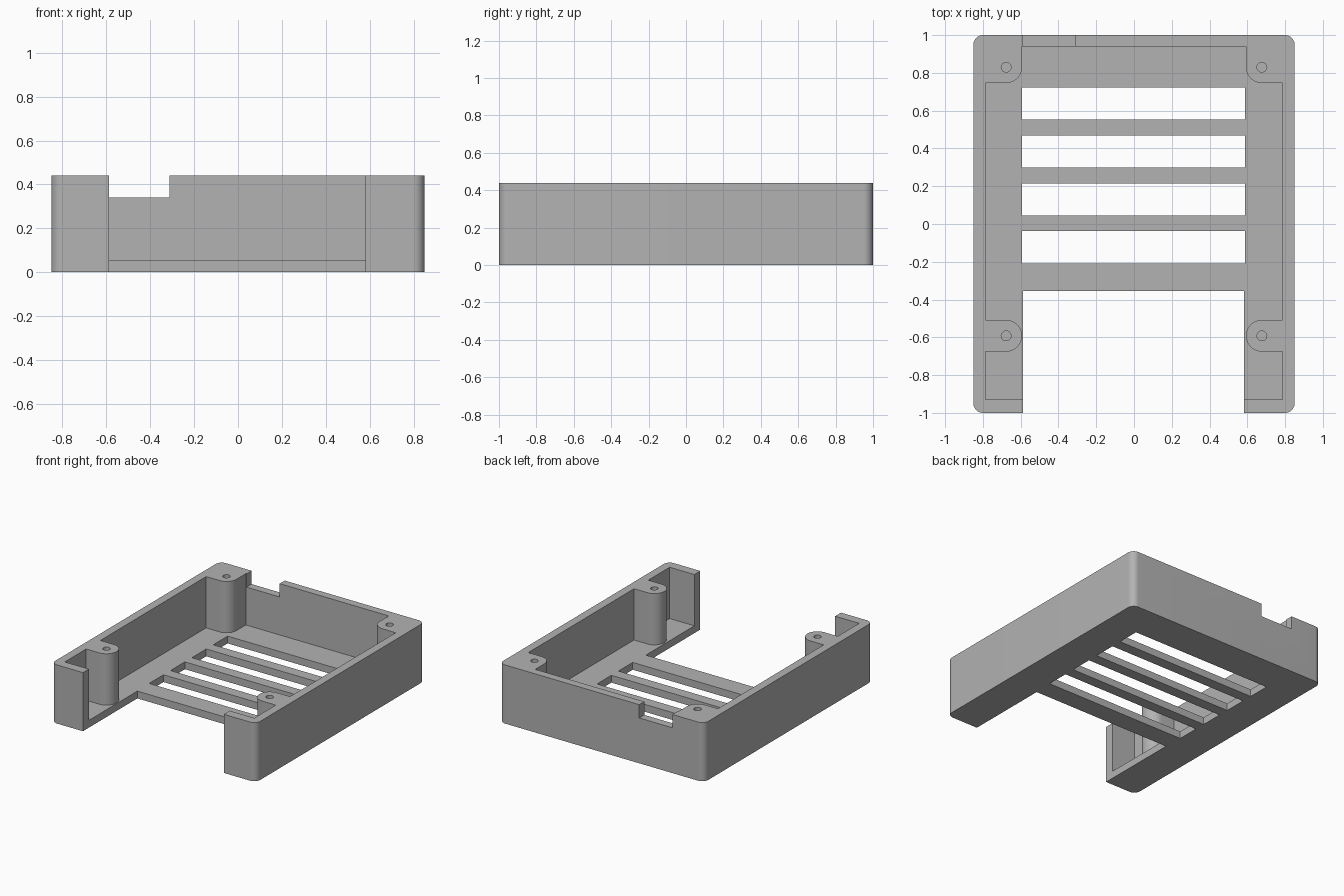
import bpy
import bmesh
from math import cos, sin, pi

cube = bpy.data.objects.get("Cube")
if cube:
    bpy.data.objects.remove(cube, do_unlink=True)

HEIGHT, FLOOR = 0.44, 0.055
TOP = HEIGHT + 0.2      # cutters overshoot the rim

grey = bpy.data.materials.new("matte grey")
grey.use_nodes = True
grey.diffuse_color = (0.45, 0.45, 0.45, 1)
grey.node_tree.nodes["Principled BSDF"].inputs["Base Color"].default_value = grey.diffuse_color


def arc(x, y, r, start, end, steps=12):
    """Points on an arc, angles in quarter turns."""
    angles = [(start + (end - start) * i / steps) * pi / 2 for i in range(steps + 1)]
    return [(x + r * cos(a), y + r * sin(a)) for a in angles]


def prism(name, outline, z0, z1):
    bm = bmesh.new()
    base = bm.faces.new([bm.verts.new((x, y, z0)) for x, y in outline])
    top = bmesh.ops.extrude_face_region(bm, geom=[base])["geom"]
    bmesh.ops.translate(bm, vec=(0, 0, z1 - z0),
                        verts=[v for v in top if isinstance(v, bmesh.types.BMVert)])
    bmesh.ops.recalc_face_normals(bm, faces=bm.faces)
    mesh = bpy.data.meshes.new(name)
    bm.to_mesh(mesh)
    bm.free()
    mesh.materials.append(grey)
    obj = bpy.data.objects.new(name, mesh)
    bpy.context.collection.objects.link(obj)
    return obj


def box(name, x0, x1, y0, y1, z0, z1):
    return prism(name, [(x0, y0), (x1, y0), (x1, y1), (x0, y1)], z0, z1)


def cut(target, cutter):
    cutter.hide_render = True
    mod = target.modifiers.new("cut", 'BOOLEAN')
    mod.operation, mod.solver, mod.object = 'DIFFERENCE', 'EXACT', cutter
    bpy.context.view_layer.objects.active = target
    bpy.ops.object.modifier_apply(modifier=mod.name)
    bpy.data.objects.remove(cutter, do_unlink=True)


# Outer block with rounded upright corners
R = 0.05
X, Y = 0.85 - R, 1 - R
tray = prism("case_tray", arc(X, Y, R, 0, 1) + arc(-X, Y, R, 1, 2)
             + arc(-X, -Y, R, 2, 3) + arc(X, -Y, R, 3, 4), 0, HEIGHT)

# Interior space, leaving the screw posts standing
cavity = box("cavity", -0.787, 0.787, -0.93, 0.94, FLOOR, TOP)
PX, BACK, FRONT, PR = 0.677, 0.83, -0.592, 0.084
for side in (-1, 1):
    back_post = arc(PX, BACK, PR, 2, 3) + [(1, BACK - PR), (1, 1.1), (PX - PR, 1.1)]
    front_post = arc(PX, FRONT, PR, 1, 3, 24) + [(1, FRONT - PR), (1, FRONT + PR)]
    for outline in (back_post, front_post):
        cut(cavity, prism("post", [(side * x, y) for x, y in outline], -0.1, TOP + 0.1))
cut(tray, cavity)

# Blind screw holes
for side in (-1, 1):
    for y in (BACK, FRONT):
        cut(tray, prism("screw_hole", arc(side * PX, y, 0.026, 0, 4, 24)[:-1], 0.12, TOP))

# Vent slots in the floor
for i in range(4):
    y = 0.722 - i * 0.2533
    cut(tray, box("vent_slot", -0.592, 0.588, y - 0.17, y, -0.1, FLOOR + 0.05))

# Front opening and the notch in the back wall
cut(tray, box("front_opening", -0.587, 0.582, -1.1, -0.355, -0.1, TOP))
cut(tray, box("cable_notch", -0.587, -0.312, 0.938, 1.1, 0.34, TOP))

# Smooth the round surfaces, keep edges crisp
bpy.ops.object.select_all(action='DESELECT')
tray.select_set(True)
bpy.context.view_layer.objects.active = tray
bpy.ops.object.shade_smooth_by_angle(angle=pi / 6)
